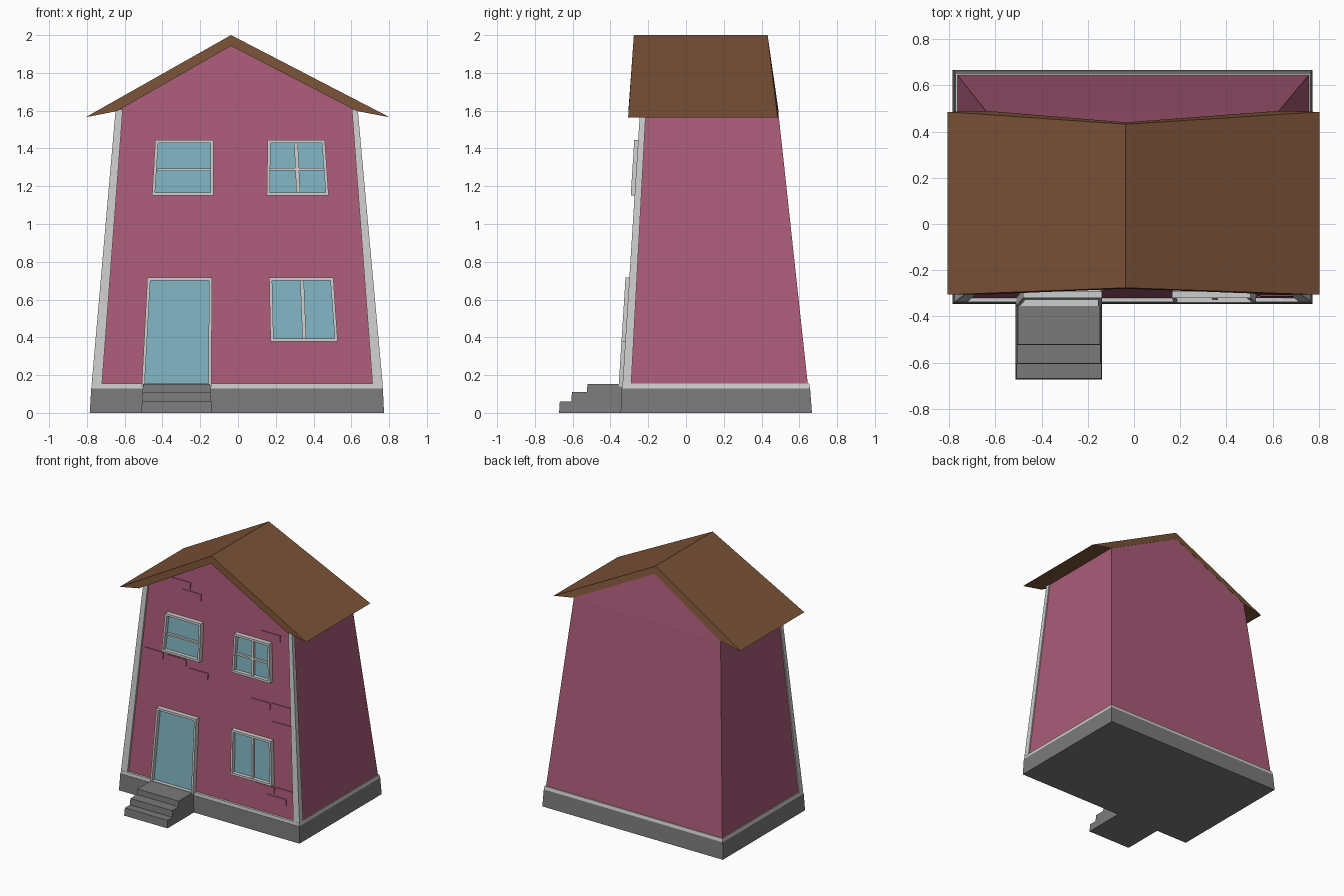
import bpy, bmesh

if "Cube" in bpy.data.objects:
    bpy.data.objects.remove(bpy.data.objects["Cube"])


def material(name, r, g, b):
    m = bpy.data.materials.new(name)
    m.diffuse_color = (r, g, b, 1)
    m.use_nodes = True
    m.node_tree.nodes["Principled BSDF"].inputs["Base Color"].default_value = m.diffuse_color
    return m


PINK = material("pink_wall", 0.402, 0.105, 0.191)
WHITE = material("pale_trim", 0.61, 0.61, 0.61)
GREY = material("grey_stone", 0.195, 0.195, 0.195)
BROWN = material("brown_roof", 0.195, 0.084, 0.037)
GLASS = material("blue_glass", 0.216, 0.456, 0.533)


def loft(name, rings, mat, closed=False):
    """Skin matching rings of points; cap the ends, or join last to first."""
    bm = bmesh.new()
    vs = [[bm.verts.new(p) for p in r] for r in rings]
    n = len(vs[0])
    pairs = list(zip(vs, vs[1:])) + ([(vs[-1], vs[0])] if closed else [])
    for a, b in pairs:
        for i in range(n):
            j = (i + 1) % n
            bm.faces.new((a[i], a[j], b[j], b[i]))
    if not closed:
        bm.faces.new(vs[0])
        bm.faces.new(vs[-1])
    bmesh.ops.recalc_face_normals(bm, faces=bm.faces)
    me = bpy.data.meshes.new(name)
    bm.to_mesh(me)
    bm.free()
    me.materials.append(mat)
    ob = bpy.data.objects.new(name, me)
    bpy.context.collection.objects.link(ob)
    return ob


def rect(x0, x1, y0, y1, z):
    return [(x0, y0, z), (x1, y0, z), (x1, y1, z), (x0, y1, z)]


def wall_y(z):
    """The front wall leans back as it rises."""
    return -0.32 + 0.0634 * (z - 0.15)


def on_wall(quad, out):
    return [(x, wall_y(z) - out, z) for x, z in quad]


def slab(name, quad, out, mat, back=-0.01):
    return loft(name, [on_wall(quad, back), on_wall(quad, out)], mat)


# Stone base and pale ledge
loft("base", [rect(-0.785, 0.773, -0.346, 0.667, 0),
              rect(-0.777, 0.767, -0.341, 0.657, 0.13)], GREY)
loft("base_ledge", [rect(-0.777, 0.767, -0.339, 0.657, 0.13),
                    rect(-0.772, 0.763, -0.337, 0.652, 0.155)], WHITE)

# House body: tapered walls, then gable closing on the ridge
RX = -0.037


def pentagon(x0, x1, y, z, ridge_y, ridge_z):
    return [(x0, y, z), (x1, y, z), (RX, ridge_y, ridge_z)]


loft("walls", [rect(-0.765, 0.757, wall_y(0.15), 0.645, 0.15),
               rect(-0.64, 0.626, wall_y(1.6), 0.488, 1.6)], PINK)
loft("gable", [pentagon(-0.64, 0.626, wall_y(1.6), 1.6, wall_y(1.95), 1.95),
               pentagon(-0.64, 0.626, 0.488, 1.6, 0.438, 1.95)], PINK)

# Corner trims
for name, xo, xi, xo2, xi2 in (("left", -0.775, -0.72, -0.648, -0.61),
                               ("right", 0.766, 0.712, 0.634, 0.603)):
    loft("corner_trim_" + name,
         [rect(xo, xi, -0.336, -0.29, 0.15),
          rect(xo2, xi2, -0.243, -0.212, 1.605)], WHITE)

# Roof: pointed eaves, thick at the ridge
front = [(-0.807, -0.306, 1.565), (RX, -0.276, 2.0), (0.803, -0.306, 1.565),
         (0.63, -0.305, 1.598), (RX, -0.28, 1.943), (-0.64, -0.305, 1.598)]
back_y = [0.485, 0.432, 0.485, 0.49, 0.44, 0.49]
back = [(x, y, z) for (x, _, z), y in zip(front, back_y)]
loft("roof", [front, back], BROWN)

# Front steps
profile = [(-0.672, 0), (-0.668, 0.06), (-0.607, 0.06), (-0.604, 0.11),
           (-0.524, 0.11), (-0.522, 0.153), (-0.3, 0.153), (-0.3, 0)]
loft("steps", [[(-0.325 + s * (0.187 - 0.06 * z), y, z) for y, z in profile]
               for s in (-1, 1)], GREY)


def opening(name, quad, bars=(), w=0.016):
    """Pane with a raised surround; quad runs bottom-left, anticlockwise."""
    (ax, az), (bx, bz), (cx, cz), (dx, dz) = quad
    inner = [(ax + w, az + w), (bx - w, bz + w),
             (cx - w, cz - w), (dx + w, dz - w)]
    slab(name + "_pane", inner, 0.007, GLASS, -0.002)
    loft(name + "_frame", [on_wall(quad, -0.01), on_wall(quad, 0.036),
                           on_wall(inner, 0.036), on_wall(inner, -0.01)],
         WHITE, closed=True)
    for kind, pos, h in bars:
        if kind == "v":
            q = [(pos + 0.006 - h, az + w), (pos + 0.006 + h, az + w),
                 (pos - 0.006 + h, cz - w), (pos - 0.006 - h, cz - w)]
        else:
            q = [(ax + w, pos - h), (bx - w, pos - h),
                 (cx - w, pos + h), (dx + w, pos + h)]
        slab(name + "_bar_" + kind, q, 0.025, WHITE)


# Door and windows
opening("door", [(-0.51, 0.14), (-0.14, 0.14), (-0.138, 0.716), (-0.48, 0.716)])
opening("lower_window", [(0.172, 0.378), (0.528, 0.378), (0.505, 0.716), (0.165, 0.716)],
        [("v", 0.345, 0.01)])
opening("upper_left_window", [(-0.455, 1.15), (-0.13, 1.15), (-0.13, 1.445), (-0.438, 1.445)],
        [("h", 1.287, 0.006)])
opening("upper_right_window", [(0.152, 1.15), (0.48, 1.15), (0.46, 1.445), (0.157, 1.445)],
        [("v", 0.313, 0.01), ("h", 1.29, 0.007)])

# Scattered raised bricks
for i, (x, z) in enumerate([
        (-0.415, 1.665), (-0.32, 1.6), (-0.425, 1.075), (-0.625, 1.08),
        (-0.235, 1.02), (0.305, 0.935), (0.485, 0.94), (0.495, 0.805),
        (0.37, 1.465), (0.37, 0.31), (0.545, 0.315), (0.475, 0.245)]):
    slab("brick_%d" % i, [(x, z), (x + 0.163, z), (x + 0.163, z + 0.05), (x, z + 0.05)],
         0.007, PINK, -0.002)
